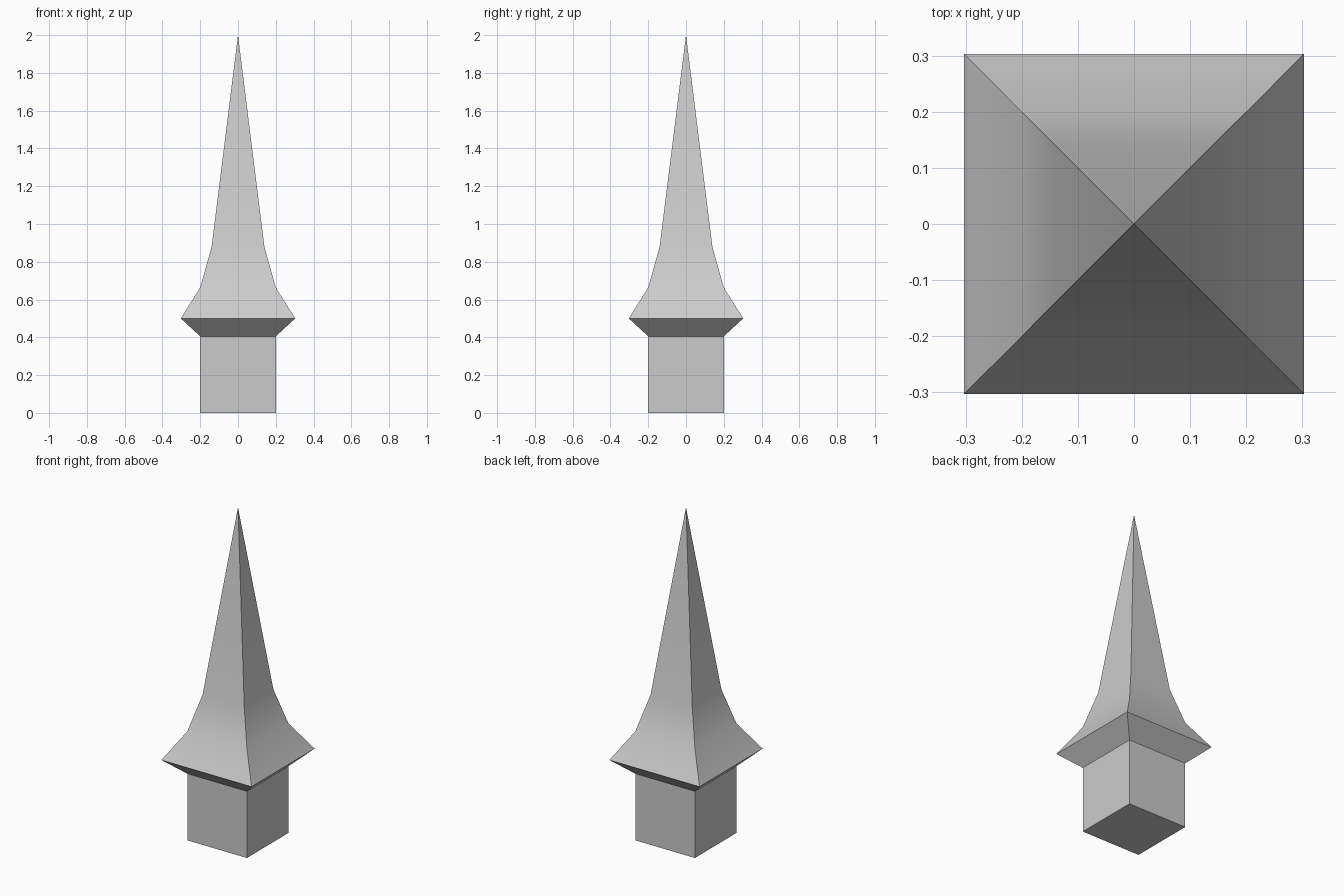
import bpy
import bmesh

if "Cube" in bpy.data.objects:
    bpy.data.objects.remove(bpy.data.objects["Cube"])


def square_loft(name, profile, apex_z):
    """Stack square rings given as (half width, z) and close to a point."""
    bm = bmesh.new()
    corners = ((-1, -1), (1, -1), (1, 1), (-1, 1))
    rings = [[bm.verts.new((x * r, y * r, z)) for x, y in corners]
             for r, z in profile]
    bm.faces.new(rings[0][::-1])
    for low, high in zip(rings, rings[1:]):
        for i in range(4):
            j = (i + 1) % 4
            bm.faces.new((low[i], low[j], high[j], high[i]))
    tip = bm.verts.new((0, 0, apex_z))
    for i in range(4):
        bm.faces.new((rings[-1][i], rings[-1][(i + 1) % 4], tip))
    mesh = bpy.data.meshes.new(name)
    bm.to_mesh(mesh)
    bm.free()
    obj = bpy.data.objects.new(name, mesh)
    bpy.context.collection.objects.link(obj)
    return obj


# Square tower base, undercut eaves and flared spire in one continuous shell
spire = square_loft("tower_spire", [
    (0.2, 0.0), (0.2, 0.405),      # tower block
    (0.303, 0.5),                  # eaves
    (0.2, 0.664), (0.14, 0.878),   # curved roof flare
], 2.0)

bpy.context.view_layer.objects.active = spire
spire.select_set(True)
bpy.ops.object.shade_smooth_by_angle()
